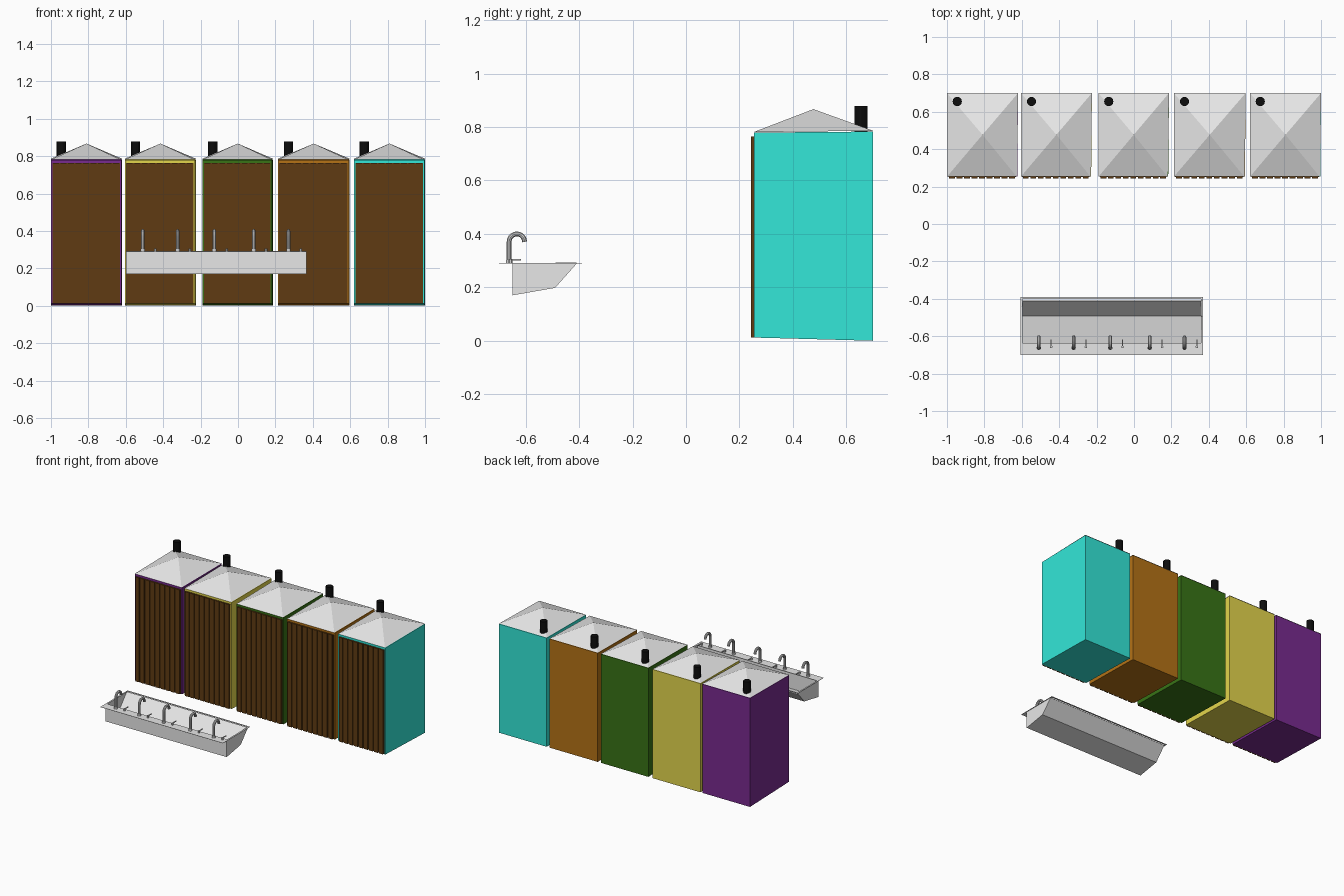
import bpy, bmesh
from math import pi, cos, sin

if "Cube" in bpy.data.objects:
    bpy.data.objects.remove(bpy.data.objects["Cube"])


def material(name, rgb):
    m = bpy.data.materials.new(name)
    m.use_nodes = True
    m.diffuse_color = (*rgb, 1)
    m.node_tree.nodes["Principled BSDF"].inputs["Base Color"].default_value = (*rgb, 1)
    return m


paints = [
    material("purple", (0.19, 0.024, 0.277)),
    material("yellow", (0.77, 0.67, 0.073)),
    material("green", (0.04, 0.173, 0.008)),
    material("orange", (0.46, 0.17, 0.008)),
    material("teal", (0.033, 0.8, 0.69)),
]
grey = material("pale grey", (0.8, 0.8, 0.8))
steel = material("steel", (0.65, 0.65, 0.65))
wood = material("dark wood", (0.115, 0.044, 0.006))
black = material("black", (0.004, 0.004, 0.004))


def finish(name, bm, mat):
    bmesh.ops.recalc_face_normals(bm, faces=bm.faces[:])
    me = bpy.data.meshes.new(name)
    bm.to_mesh(me)
    bm.free()
    me.materials.append(mat)
    ob = bpy.data.objects.new(name, me)
    bpy.context.collection.objects.link(ob)
    return ob


def add_box(bm, x, y, z):
    """Add a box given its (low, high) range on each axis."""
    verts = bmesh.ops.create_cube(bm, size=1)["verts"]
    for v in verts:
        v.co = [lo + (c + 0.5) * (hi - lo) for c, (lo, hi) in zip(v.co, (x, y, z))]
    return verts


def smooth(ob):
    bpy.ops.object.select_all(action='DESELECT')
    ob.select_set(True)
    bpy.context.view_layer.objects.active = ob
    bpy.ops.object.shade_smooth_by_angle()


def cylinder(name, x, y, z0, z1, r, sides, mat):
    bm = bmesh.new()
    bmesh.ops.create_cone(bm, cap_ends=True, segments=sides, radius1=r, radius2=r, depth=z1 - z0)
    bmesh.ops.translate(bm, verts=bm.verts, vec=(x, y, (z0 + z1) / 2))
    ob = finish(name, bm, mat)
    smooth(ob)


FRONT, BACK = 0.255, 0.70


def cabin(x0, x1, vent_x, paint):
    # Painted body, slightly tapered towards the front
    bm = bmesh.new()
    for v in add_box(bm, (x0, x1), (FRONT, BACK), (0, 0.783)):
        if v.co.y < 0.5:
            v.co.z += 0.012 if v.co.z < 0.4 else -0.004
            if v.co.x > (x0 + x1) / 2:
                v.co.x -= 0.004
    finish("cabin_body", bm, paint)

    # Low pyramid roof
    bm = bmesh.new()
    base = [bm.verts.new(p) for p in ((x0, FRONT - 0.002, 0.781), (x1 - 0.007, FRONT - 0.002, 0.781),
                                      (x1, BACK, 0.786), (x0, BACK, 0.786))]
    apex = bm.verts.new(((x0 + x1) / 2, 0.477, 0.867))
    bm.faces.new(base)
    for i in range(4):
        bm.faces.new((base[i], base[(i + 1) % 4], apex))
    finish("cabin_roof", bm, grey)

    # Plank door: backing sheet with raised boards
    bm = bmesh.new()
    d0, d1 = x0 + 0.007, x1 - 0.012
    add_box(bm, (d0, d1), (0.251, FRONT + 0.001), (0.013, 0.764))
    count = 9
    pitch = (d1 - d0) / count
    for i in range(count):
        left = d0 + i * pitch
        add_box(bm, (left + 0.005, left + pitch - 0.005), (0.244, 0.252), (0.013, 0.764))
    finish("plank_door", bm, wood)

    cylinder("vent_pipe", vent_x, 0.655, 0.78, 0.878, 0.025, 12, black)


spans = [(-1, -0.62), (-0.605, -0.225), (-0.19, 0.187), (0.213, 0.597), (0.62, 1)]
vents = [-0.945, -0.548, -0.135, 0.27, 0.675]
for (a, b), vent, paint in zip(spans, vents, paints):
    cabin(a, b, vent, paint)

# Wash trough: extruded profile, open at the top
TOP = 0.29
X0, X1 = -0.6, 0.365
profile = [(-0.65, TOP), (-0.65, 0.17), (-0.49, 0.198), (-0.408, TOP)]
bm = bmesh.new()
ends = [[bm.verts.new((x, y, z)) for y, z in profile] for x in (X0, X1)]
for ring in ends:
    bm.faces.new(ring)
for i in range(4):
    j = (i + 1) % 4
    bm.faces.new((ends[0][i], ends[0][j], ends[1][j], ends[1][i]))
bmesh.ops.recalc_face_normals(bm, faces=bm.faces[:])
lid = [f for f in bm.faces if all(abs(v.co.z - TOP) < 1e-4 for v in f.verts)]
bmesh.ops.delete(bm, geom=lid, context='FACES_ONLY')
trough = finish("wash_trough", bm, grey)
wall = trough.modifiers.new("wall", 'SOLIDIFY')
wall.thickness = 0.005
wall.offset = -1

# Flat rim around the trough
bm = bmesh.new()
rim_z = (TOP - 0.001, TOP + 0.001)
add_box(bm, (X0 - 0.007, X1 + 0.005), (-0.70, -0.637), rim_z)
add_box(bm, (X0 - 0.007, X1 + 0.005), (-0.402, -0.39), rim_z)
for x in ((X0 - 0.007, X0 + 0.004), (X1 - 0.006, X1 + 0.005)):
    add_box(bm, x, (-0.637, -0.402), rim_z)
finish("trough_rim", bm, grey)


def tap(x):
    # Swan neck spout
    points = [(-0.662, TOP), (-0.662, 0.34)]
    points += [(-0.633 - 0.029 * cos(a), 0.37 + 0.03 * sin(a)) for a in (pi * k / 10 for k in range(11))]
    cu = bpy.data.curves.new("spout_path", 'CURVE')
    cu.dimensions = '3D'
    cu.bevel_depth = 0.0095
    cu.bevel_resolution = 3
    cu.use_fill_caps = True
    line = cu.splines.new('POLY')
    line.points.add(len(points) - 1)
    for p, (y, z) in zip(line.points, points):
        p.co = (x, y, z, 1)
    path = bpy.data.objects.new("spout_path", cu)
    bpy.context.collection.objects.link(path)
    bpy.context.view_layer.update()
    mesh = bpy.data.meshes.new_from_object(path.evaluated_get(bpy.context.evaluated_depsgraph_get()))
    bpy.data.objects.remove(path)
    mesh.materials.clear()
    mesh.materials.append(steel)
    spout = bpy.data.objects.new("tap_spout", mesh)
    bpy.context.collection.objects.link(spout)
    smooth(spout)
    cylinder("tap_collar", x, -0.662, TOP, TOP + 0.012, 0.012, 16, steel)

    # Small lever handle beside the spout
    hx = x + 0.066
    cylinder("handle_stem", hx, -0.657, TOP, 0.306, 0.007, 12, steel)
    bm = bmesh.new()
    add_box(bm, (hx - 0.003, hx + 0.003), (-0.66, -0.617), (0.301, 0.306))
    finish("handle_lever", bm, steel)


for x in (-0.509, -0.323, -0.127, 0.084, 0.27):
    tap(x)
